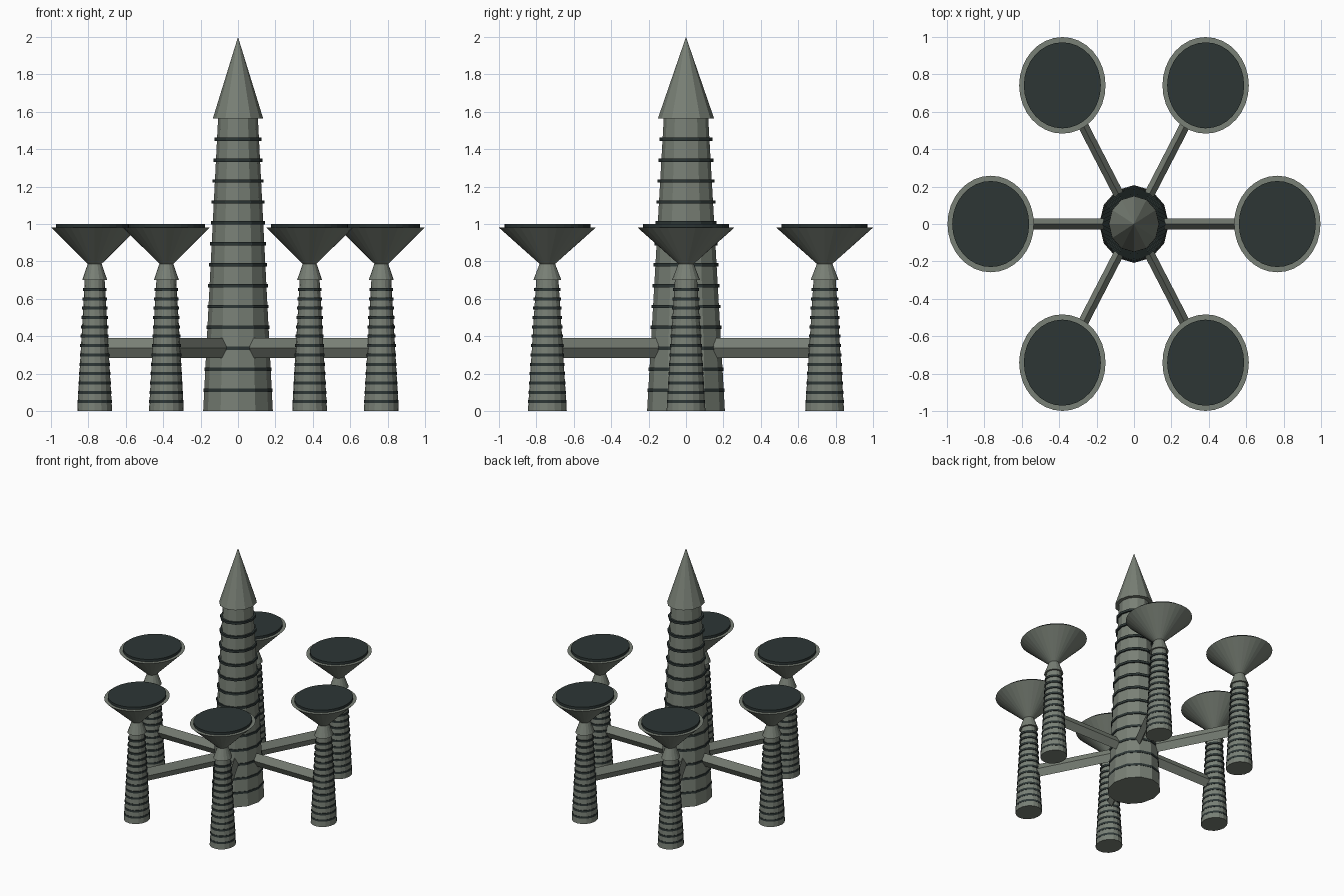
import bpy, bmesh, math
from mathutils import Matrix, Vector

if "Cube" in bpy.data.objects:
    bpy.data.objects.remove(bpy.data.objects["Cube"])

SX = 0.895          # the whole model is slightly narrower in x
RING_R = 0.856      # distance of the outer towers from the centre


def material(name, rgb):
    m = bpy.data.materials.new(name)
    m.diffuse_color = (*rgb, 1)
    m.use_nodes = True
    m.node_tree.nodes["Principled BSDF"].inputs["Base Color"].default_value = m.diffuse_color
    return m


grey = material("grey_green_stone", (0.19, 0.215, 0.18))
dark = material("dark_slate", (0.026, 0.037, 0.036))


def add_cone(bm, sides, r0, r1, z0, z1, cx=0, cy=0):
    """Frustum standing from z0 to z1, with one corner on the x axis."""
    loops = []
    for r, z in ((r0, z0), (r1, z1)):
        if r == 0:
            loops.append([bm.verts.new((cx, cy, z))])
        else:
            loops.append([bm.verts.new((cx + r * math.cos(2 * math.pi * i / sides),
                                        cy + r * SX ** 0 * math.sin(2 * math.pi * i / sides), z))
                          for i in range(sides)])
    a, b = loops
    for i in range(sides):
        j = (i + 1) % sides
        if len(a) == 1:
            bm.faces.new((a[0], b[j], b[i]))
        elif len(b) == 1:
            bm.faces.new((a[i], a[j], b[0]))
        else:
            bm.faces.new((a[i], a[j], b[j], b[i]))
    if len(a) > 1:
        bm.faces.new(a[::-1])
    if len(b) > 1:
        bm.faces.new(b)
    # narrow in x about the tower axis
    for v in a + b:
        v.co.x = cx + (v.co.x - cx) * SX


def finish(bm, name, mat):
    bmesh.ops.recalc_face_normals(bm, faces=bm.faces)
    me = bpy.data.meshes.new(name)
    bm.to_mesh(me)
    bm.free()
    me.materials.append(mat)
    ob = bpy.data.objects.new(name, me)
    bpy.context.collection.objects.link(ob)
    return ob


def tower(name, cx, cy, sides, s, height, cone_h, band):
    """Tapered shaft, pointed cap and thirteen dark bands."""
    bm = bmesh.new()
    add_cone(bm, sides, 0.208 * s, 0.119 * s, 0, height, cx, cy)
    finish(bm, name + "_shaft", grey)
    bm = bmesh.new()
    add_cone(bm, sides, 0.15 * s, 0, height, height + cone_h, cx, cy)
    finish(bm, name + "_cap", grey)
    bm = bmesh.new()
    for i in range(1, 14):
        t = i / 14
        r = (0.210 + (0.136 - 0.210) * t) * s
        z = height * t
        add_cone(bm, sides, r, r, z - band / 2, z + band / 2, cx, cy)
    finish(bm, name + "_bands", dark)


# central spire
tower("central_spire", 0, 0, 12, 1.0, 1.565, 0.435, 0.018)

# six outer towers with dishes and connecting arms
for k in range(6):
    ang = k * math.pi / 3
    cx, cy = RING_R * math.cos(ang) * SX, RING_R * math.sin(ang)
    tag = f"outer_tower_{k + 1}"
    tower(tag, cx, cy, 16, 0.5, 0.70, 0.195, 0.016)

    # funnel-shaped dish with a dark lid
    bm = bmesh.new()
    add_cone(bm, 32, 0, 0.258, 0.75, 0.98, cx, cy)
    finish(bm, f"dish_{k + 1}", grey)
    bm = bmesh.new()
    add_cone(bm, 32, 0.23, 0.23, 0.975, 1.0, cx, cy)
    finish(bm, f"dish_lid_{k + 1}", dark)

    # diamond-section arm from the spire to the tower
    bm = bmesh.new()
    section = ((0.03, 0), (0, 0.053), (-0.03, 0), (0, -0.053))
    ends = []
    for d in (0.03, RING_R):
        ends.append([bm.verts.new(((d * math.cos(ang) - w * math.sin(ang)) * SX,
                                   d * math.sin(ang) + w * math.cos(ang),
                                   0.337 + h)) for w, h in section])
    for i in range(4):
        j = (i + 1) % 4
        bm.faces.new((ends[0][i], ends[0][j], ends[1][j], ends[1][i]))
    bm.faces.new(ends[0][::-1])
    bm.faces.new(ends[1])
    finish(bm, f"arm_{k + 1}", grey)
